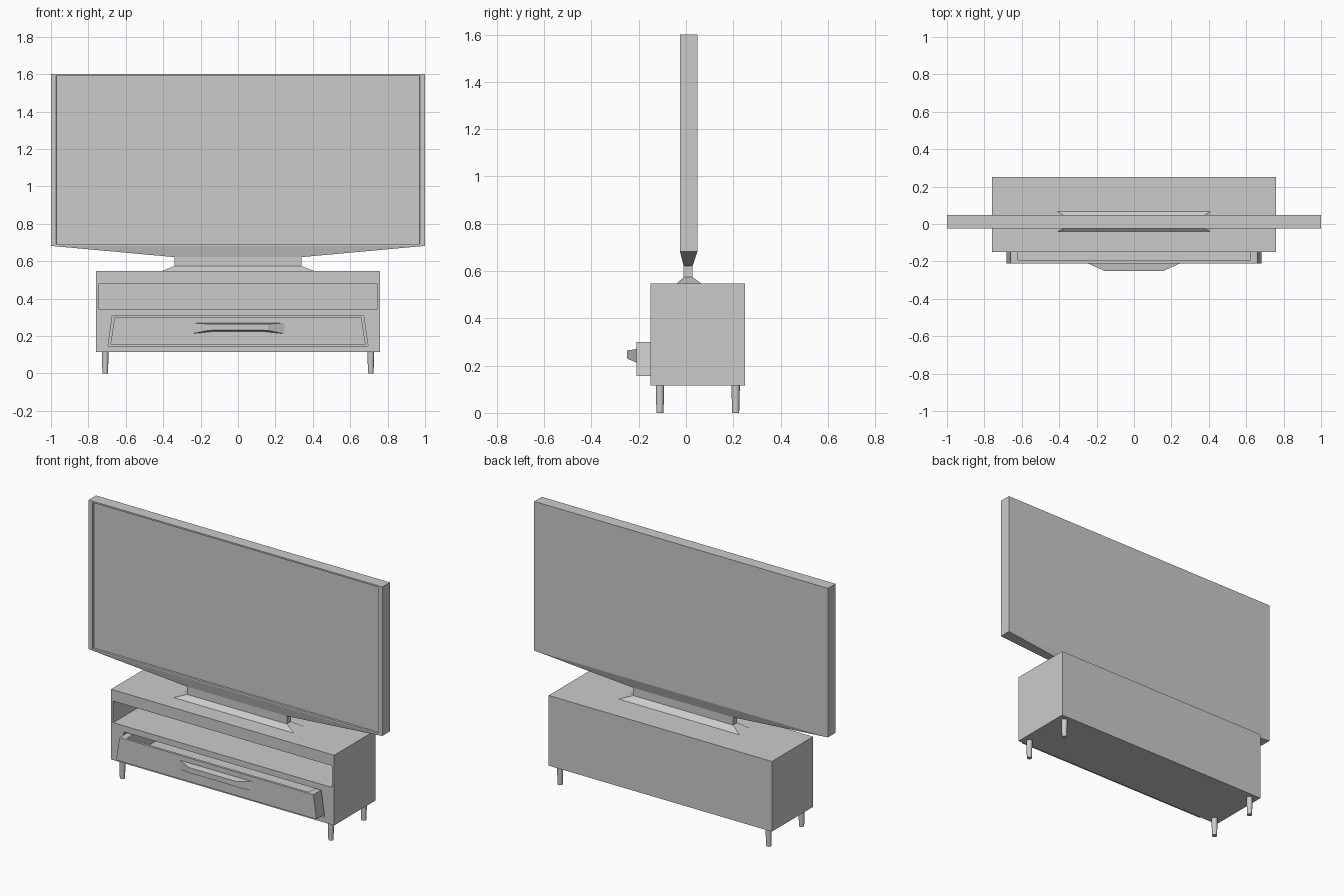
import bpy, bmesh

if "Cube" in bpy.data.objects:
    bpy.data.objects.remove(bpy.data.objects["Cube"], do_unlink=True)

# One plain grey for the whole set
grey = bpy.data.materials.new("plain_grey")
grey.use_nodes = True
grey.diffuse_color = (0.6, 0.6, 0.6, 1)
grey.node_tree.nodes["Principled BSDF"].inputs["Base Color"].default_value = (0.6, 0.6, 0.6, 1)


def finish(name, bm):
    bmesh.ops.recalc_face_normals(bm, faces=bm.faces)
    mesh = bpy.data.meshes.new(name)
    bm.to_mesh(mesh)
    bm.free()
    mesh.materials.append(grey)
    ob = bpy.data.objects.new(name, mesh)
    bpy.context.collection.objects.link(ob)
    return ob


def loft(rings):
    """Skin a stack of matching rings and cap both ends."""
    bm = bmesh.new()
    loops = [[bm.verts.new(p) for p in ring] for ring in rings]
    for a, b in zip(loops, loops[1:]):
        for i in range(len(a)):
            j = (i + 1) % len(a)
            bm.faces.new((a[i], a[j], b[j], b[i]))
    bm.faces.new(loops[0])
    bm.faces.new(loops[-1])
    return bm


def level(half, y0, y1, z):
    return [(-half, y0, z), (half, y0, z), (half, y1, z), (-half, y1, z)]


def cut(target, cutter):
    mod = target.modifiers.new("cut", "BOOLEAN")
    mod.operation = "DIFFERENCE"
    mod.solver = "EXACT"
    mod.object = cutter
    bpy.context.view_layer.objects.active = target
    bpy.ops.object.modifier_apply(modifier=mod.name)
    bpy.data.objects.remove(cutter, do_unlink=True)


# Cabinet with an open shelf and a flared drawer slot
cabinet = finish("cabinet", loft([level(0.76, -0.15, 0.25, 0.115), level(0.76, -0.15, 0.25, 0.547)]))
cut(cabinet, finish("shelf_cutter", loft([level(0.745, -0.2, 0.23, 0.345), level(0.745, -0.2, 0.23, 0.478)])))
cut(cabinet, finish("slot_cutter", loft([level(0.695, -0.2, 0.23, 0.147), level(0.672, -0.2, 0.23, 0.308)])))

# Drawer, slightly pulled out and open on top
drawer = finish("drawer", loft([level(0.682, -0.21, 0.2, 0.155), level(0.66, -0.21, 0.2, 0.3)]))
cut(drawer, finish("drawer_cutter", loft([level(0.62, -0.195, 0.185, 0.175), level(0.62, -0.195, 0.185, 0.35)])))

# Drawer handle, tapering forwards with an arched underside
back = [(-0.25, 0.27), (-0.25, 0.212), (-0.125, 0.225), (0.125, 0.225), (0.25, 0.212), (0.25, 0.27)]
front = [(-0.16, 0.264), (-0.16, 0.23), (-0.12, 0.232), (0.12, 0.232), (0.16, 0.23), (0.16, 0.264)]
finish("drawer_handle", loft([[(x, -0.209, z) for x, z in back],
                              [(x, -0.25, z) for x, z in front]]))

# Legs, tapering a little at the foot
for side, x in (("left", 0.71), ("right", -0.71)):
    for end, y in (("front", -0.11), ("back", 0.21)):
        bm = bmesh.new()
        bmesh.ops.create_cone(bm, cap_ends=True, segments=16, radius1=0.015, radius2=0.018, depth=0.118)
        bmesh.ops.translate(bm, verts=bm.verts, vec=(x, y, 0.059))
        leg = finish(f"{end}_{side}_leg", bm)
        bpy.ops.object.select_all(action="DESELECT")
        leg.select_set(True)
        bpy.context.view_layer.objects.active = leg
        bpy.ops.object.shade_smooth_by_angle()

# Television stand: sloping foot and neck
finish("television_stand", loft([level(0.41, -0.04, 0.066, 0.547),
                                 level(0.34, -0.01, 0.028, 0.574),
                                 level(0.34, -0.01, 0.028, 0.625)]))

# Television body with a tapered underside and a recessed screen
bm = loft([level(0.34, -0.01, 0.028, 0.622),
           level(1.0, -0.025, 0.048, 0.682),
           level(1.0, -0.025, 0.048, 1.6)])
bmesh.ops.recalc_face_normals(bm, faces=bm.faces)
screen = [f for f in bm.faces if f.normal.y < -0.99]
bmesh.ops.inset_region(bm, faces=screen, thickness=0.013, depth=0)
for v in screen[0].verts:
    v.co.x *= 0.972 / abs(v.co.x)
bmesh.ops.inset_region(bm, faces=screen, thickness=0.001, depth=-0.012)
finish("television", bm)
